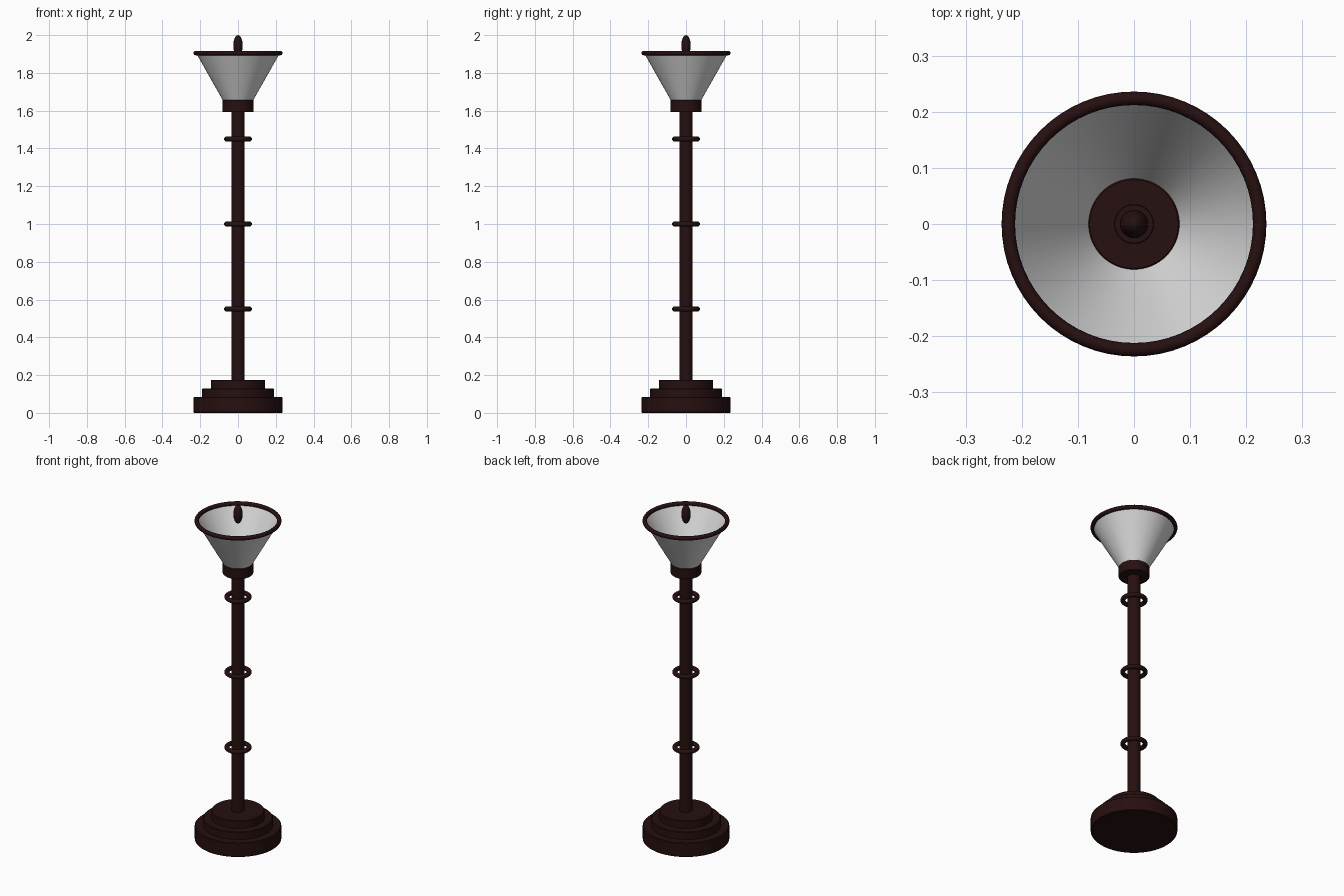
import bpy
import bmesh
from math import cos, sin, pi

if "Cube" in bpy.data.objects:
    bpy.data.objects.remove(bpy.data.objects["Cube"], do_unlink=True)

SIDES = 64


def make_material(name, rgb):
    mat = bpy.data.materials.new(name)
    mat.use_nodes = True
    color = (*rgb, 1)
    mat.diffuse_color = color
    mat.node_tree.nodes["Principled BSDF"].inputs["Base Color"].default_value = color
    return mat


dark_wood = make_material("dark brown", (0.02, 0.005, 0.005))
frosted = make_material("frosted white", (0.7, 0.7, 0.7))


def lathe(name, profile, mat, closed=False):
    """Revolve (radius, height) points about z; zero radius makes a pole."""
    bm = bmesh.new()
    rings = []
    for r, z in profile:
        if r < 1e-6:
            rings.append([bm.verts.new((0, 0, z))] * SIDES)
        else:
            rings.append([bm.verts.new((r * cos(2 * pi * i / SIDES),
                                        r * sin(2 * pi * i / SIDES), z))
                          for i in range(SIDES)])
    pairs = list(zip(rings, rings[1:]))
    if closed:
        pairs.append((rings[-1], rings[0]))
    for low, high in pairs:
        for i in range(SIDES):
            j = (i + 1) % SIDES
            corners = dict.fromkeys((low[i], low[j], high[j], high[i]))
            bm.faces.new(list(corners))
    mesh = bpy.data.meshes.new(name)
    bmesh.ops.recalc_face_normals(bm, faces=bm.faces)
    bm.to_mesh(mesh)
    bm.free()
    mesh.materials.append(mat)
    obj = bpy.data.objects.new(name, mesh)
    bpy.context.collection.objects.link(obj)
    bpy.ops.object.select_all(action="DESELECT")
    obj.select_set(True)
    bpy.context.view_layer.objects.active = obj
    bpy.ops.object.shade_smooth_by_angle(angle=pi / 6)
    return obj


def disc(name, radius, bottom, top, bevel=0.004):
    b = bevel
    return lathe(name, [(0, bottom), (radius - b, bottom), (radius, bottom + b),
                        (radius, top - b), (radius - b, top), (0, top)], dark_wood)


def ring(name, major, minor, z):
    steps = 16
    section = [(major + minor * cos(2 * pi * k / steps),
                z + minor * sin(2 * pi * k / steps)) for k in range(steps)]
    return lathe(name, section, dark_wood, closed=True)


# Stepped base
disc("base_lower_step", 0.235, 0, 0.085)
disc("base_middle_step", 0.19, 0.08, 0.13)
disc("base_upper_step", 0.144, 0.125, 0.175)

# Pole with loose decorative rings
disc("pole", 0.035, 0.16, 1.662, 0.001)
for label, height in (("lower", 0.55), ("middle", 1.0), ("upper", 1.45)):
    ring(label + "_pole_ring", 0.061, 0.013, height)

# Collar, flared open shade and its rim
disc("shade_collar", 0.083, 1.592, 1.658)
lathe("shade", [(0.081, 1.656), (0.222, 1.905)], frosted)
ring("shade_rim", 0.224, 0.012, 1.905)

# Finial
steps = 16
lathe("finial", [(0.025 * sin(pi * k / steps), 1.945 - 0.055 * cos(pi * k / steps))
                 for k in range(steps + 1)], dark_wood)
